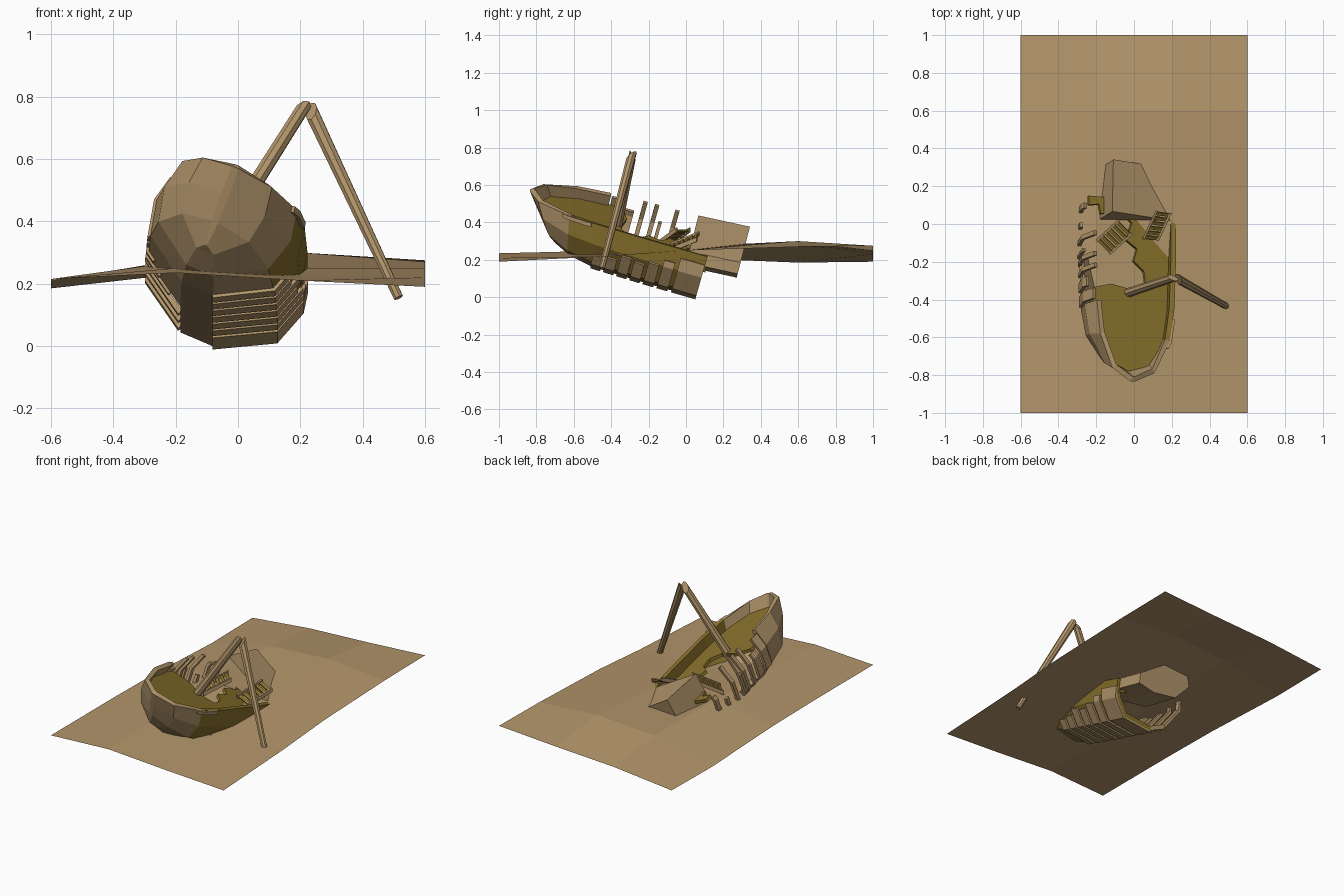
import bpy, math
from mathutils import Matrix, Vector

if "Cube" in bpy.data.objects:
    bpy.data.objects.remove(bpy.data.objects["Cube"])


def material(name, rgb):
    m = bpy.data.materials.new(name)
    m.diffuse_color = (*rgb, 1)
    m.use_nodes = True
    m.node_tree.nodes["Principled BSDF"].inputs["Base Color"].default_value = m.diffuse_color
    return m


WOOD = material("weathered wood", (0.45, 0.305, 0.148))
SAND = material("sand", (0.455, 0.305, 0.148))
MOSS = material("mossy planks", (0.245, 0.165, 0.025))

# wreck frame: origin at the keel's stern end, bow along -y, pitched and rolled
WRECK = (Matrix.Translation((-0.135, 0.04, 0.028))
         @ Matrix.Rotation(math.radians(-16), 4, 'X')
         @ Matrix.Rotation(math.radians(24), 4, 'Y'))


def build(name, verts, faces, mat, frame=None, thick=0, offset=0):
    me = bpy.data.meshes.new(name)
    me.from_pydata([tuple(v) for v in verts], [], faces)
    ob = bpy.data.objects.new(name, me)
    bpy.context.collection.objects.link(ob)
    me.materials.append(mat)
    if frame:
        ob.matrix_world = frame
    if thick:
        s = ob.modifiers.new("thickness", 'SOLIDIFY')
        s.thickness, s.offset = thick, offset
    return ob


# half section of the hull, keel to rail, and its stations (y, width, bow rake)
SECTION = [(0.06, 0), (0.235, 0.10), (0.27, 0.22), (0.245, 0.33)]
STATIONS = [(0.02, 1, 0), (-0.28, 1, 0), (-0.57, 0.96, 0.05),
            (-0.75, 0.86, 0.35), (-0.93, 0.52, 0.85), (-0.99, 0.05, 1)]


def hull_point(s, u, side, out=0):
    """Point on the hull: s = station number, u = 0 (keel) to 3 (rail)."""
    i, k = min(int(s), 4), min(int(u), 2)
    y, w, b = [p + (q - p) * (s - i) for p, q in zip(STATIONS[i], STATIONS[i + 1])]
    x, z = [p + (q - p) * (u - k) for p, q in zip(SECTION[k], SECTION[k + 1])]
    if side < 0:
        w *= 0.91
    rise = 0.08 * b
    t = z / 0.33
    return Vector((side * (x * w + out * min(u, 1)), y + 0.17 * b * (1 - t),
                   rise + t * (0.33 - 0.02 * b - rise) - out * (1 - t)))


# hull shell: port side broken open, starboard side mossy
around = [(-1, u) for u in (3, 2, 1, 0)] + [(1, u) for u in (0, 1, 2, 3)]
verts = [hull_point(s, u, d) for s in range(6) for d, u in around]
faces, mossy = [], []
for s in range(5):
    for k in range(7):
        if (s < 2 and k < 2) or (s < 1 and k == 2):
            continue
        a = s * 8 + k
        faces.append((a, a + 1, a + 9, a + 8))
        mossy.append(1 if (k > 3 and s < 2) or (k > 4 and s == 2) else 0)
faces.append(tuple(range(40, 48)))
mossy.append(0)
hull = build("hull", verts, faces, WOOD, WRECK, 0.028, -1)
hull.data.materials.append(MOSS)
for p, m in zip(hull.data.polygons, mossy):
    p.material_index = m


# strips that follow the hull: ribs, planks, panels
def hull_strip(name, s0, s1, u0, u1, side, out=0.0, thick=0.018):
    ss = [s0] + [i for i in range(6) if s0 < i < s1] + [s1]
    us = [u0] + [i for i in range(4) if u0 < i < u1] + [u1]
    n = len(us)
    v = [hull_point(s, u, side, out) for s in ss for u in us]
    f = [(i * n + j, i * n + j + 1, i * n + n + j + 1, i * n + n + j)
         for i in range(len(ss) - 1) for j in range(n - 1)]
    return build(name, v, f, WOOD, WRECK, thick)


# broken port ribs and the wider panels near the bow
for i, (s, w, u0, u1) in enumerate([(0.12, 0.1, 0.0, 2.2), (0.42, 0.08, 0.0, 1.6),
                                    (0.7, 0.08, 0.0, 3.0), (0.95, 0.06, 0.3, 2.1),
                                    (1.08, 0.08, 0.6, 3.0), (1.3, 0.08, 0.8, 3.0),
                                    (1.5, 0.18, 1, 2.3), (1.76, 0.2, 1, 2.8)]):
    hull_strip(f"port_rib_{i}", s, s + w, u0, u1, -1)

# starboard panels left standing on the mossy inner hull, lower towards the bow
hull_strip("starboard_stern_panel", 0, 0.45, 0, 2.6, 1, 0.004, 0.014)
for i, top in enumerate((2.3, 2.0, 1.8, 1.9, 1.6, 1.5)):
    s = 0.52 + 0.26 * i
    hull_strip(f"starboard_panel_{i}", s, s + 0.2, 0, top, 1, 0.004, 0.014)
hull_strip("starboard_bow_rail", 2.3, 3.2, 2.8, 3, 1, 0.004, 0.016)

# deck with a broken port side
rim = [hull_point(s, 2.3, 1) for s in range(6)]
rim += [hull_point(s, 2.3, -1) for s in (5, 4, 3, 2)]
deck = [(p.x * 0.95, p.y + 0.012, 0.25) for p in rim]
deck += [(x, y, 0.25) for x, y in [(-0.2, -0.48), (-0.1, -0.45), (0.03, -0.47), (0.1, -0.43),
                                   (0.09, -0.36), (0.03, -0.31), (0.05, -0.24), (-0.01, -0.2),
                                   (0.02, -0.1), (-0.04, -0.05), (-0.16, -0.07),
                                   (-0.17, -0.02), (-0.23, -0.03), (-0.23, 0.02)]]
build("deck", deck, [tuple(range(len(deck)))], MOSS, WRECK, 0.02)


# broken mast: tapered eight-sided poles with a slanted break
def pole(name, a, b, ra, rb):
    a, b = Vector(a), Vector(b)
    rot = (b - a).to_track_quat('Z', 'Y').to_matrix().to_4x4()
    length = (b - a).length
    v = []
    for z, r in ((0, ra), (length, rb)):
        for k in range(8):
            t = math.tau * k / 8
            slant = 0.03 * (1 + math.cos(t)) if z else 0
            v.append((r * math.cos(t), r * math.sin(t), z - slant))
    f = [(k, (k + 1) % 8, 8 + (k + 1) % 8, 8 + k) for k in range(8)]
    f += [tuple(range(7, -1, -1)), tuple(range(8, 16))]
    build(name, v, f, WOOD, Matrix.Translation(a) @ rot)


pole("mast_stump", (-0.11, -0.39, 0.26), (0.222, -0.28, 0.785), 0.026, 0.022)
pole("fallen_mast", (0.515, -0.45, 0.155), (0.222, -0.285, 0.78), 0.016, 0.024)


# ladders lying near the stern
def ladder(name, a, b, width, rungs):
    a, b, w = Vector(a), Vector(b), Vector(width)
    up = Vector((0, 0, 0.012))
    for side, o in (("left", Vector()), ("right", w)):
        q = [a + o - up, b + o - up, b + o + up, a + o + up]
        build(f"{name}_{side}_rail", q, [(0, 1, 2, 3)], WOOD, None, 0.012)
    step = (b - a).normalized() * 0.009
    for i in range(rungs):
        c = a.lerp(b, (i + 0.5) / rungs)
        build(f"{name}_step_{i}", [c - step, c + step, c + step + w, c - step + w],
              [(0, 1, 2, 3)], MOSS, None, 0.01)


ladder("port_ladder", (-0.2, -0.09, 0.28), (-0.08, 0.02, 0.36), (0.07, -0.07, 0), 6)
ladder("starboard_ladder", (0.05, -0.08, 0.28), (0.12, 0.07, 0.34), (0.075, -0.01, -0.03), 6)

# broken-off stern: an angular block rolled to starboard, its top sinking into the sand
ring = [(-0.18, 0.28), (-0.115, 0.437), (0.205, 0.245),
        (0.2, 0.185), (0.08, 0.165), (-0.09, 0.185)]
n = len(ring)
v = []
for dy, dz, k in ((0, 0, 1), (0.275, -0.06, 0.95)):
    v += [(x * k, 0.065 + dy + (z - 0.43) * 0.26, z + dz) for x, z in ring]
f = [(i, (i + 1) % n, n + (i + 1) % n, n + i) for i in range(n)]
f += [tuple(range(n - 1, -1, -1)), tuple(range(n, 2 * n))]
build("broken_stern", v, f, WOOD)

# sand sheet with gentle dunes
xs, ys = (-0.6, -0.2, 0.2, 0.6), (-1, -0.4, 0, 0.6, 1)
heights = [0.215, 0.235, 0.21, 0.19, 0.215, 0.25, 0.225, 0.22, 0.21, 0.27, 0.25, 0.25,
           0.185, 0.275, 0.3, 0.27, 0.19, 0.23, 0.25, 0.275]
v = [(x, y, heights[j * 4 + i]) for j, y in enumerate(ys) for i, x in enumerate(xs)]
f = [(j * 4 + i, j * 4 + i + 1, j * 4 + i + 5, j * 4 + i + 4) for j in range(4) for i in range(3)]
build("sand", v, f, SAND)
